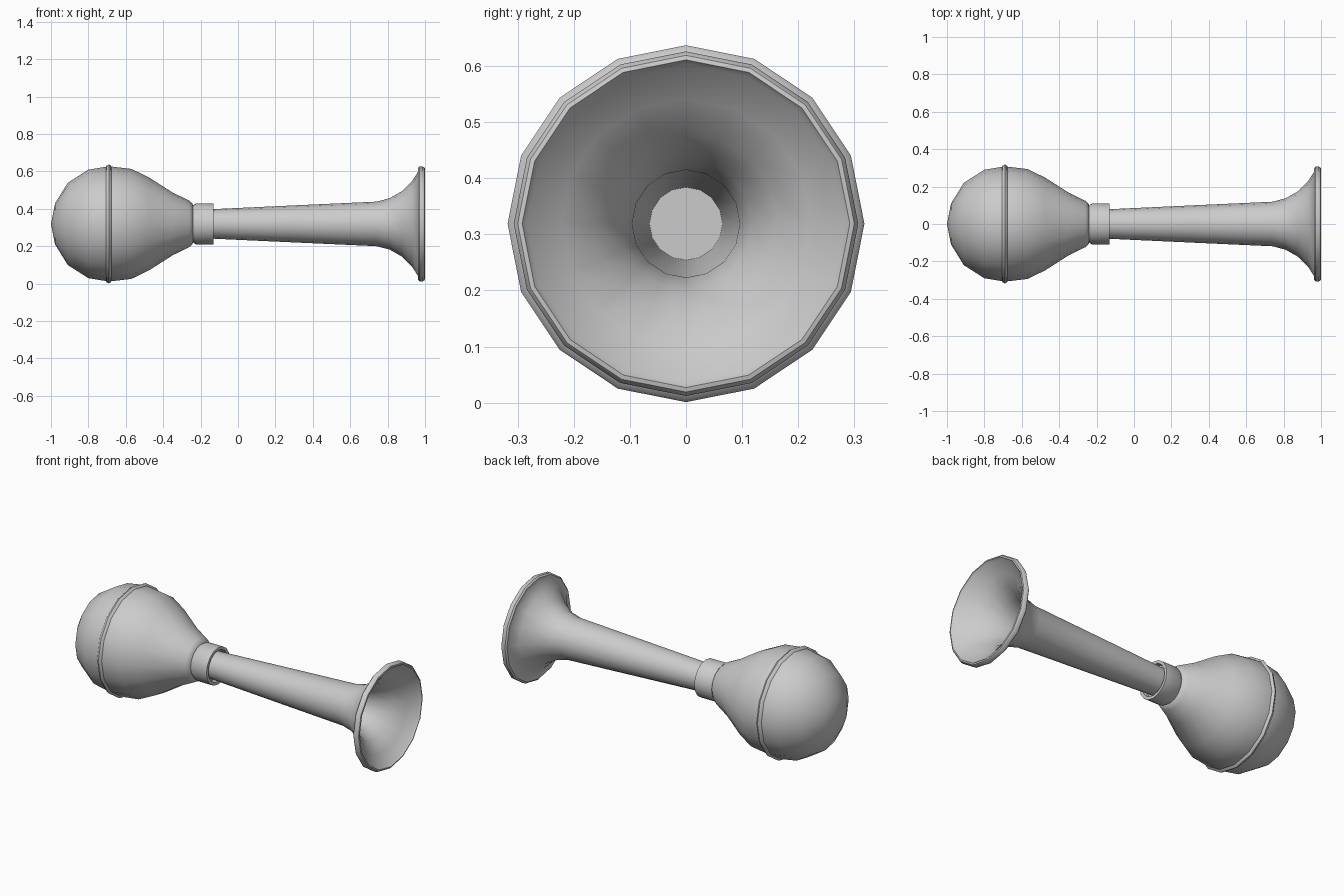
import bpy, bmesh, math

if "Cube" in bpy.data.objects:
    bpy.data.objects.remove(bpy.data.objects["Cube"])

SIDES = 16
AXIS_Z = 0.319


def lathe(name, profile, closed=False, angle=40):
    """Spin a profile of (x, radius) points around the horn's long axis."""
    bm = bmesh.new()
    rings = []
    for x, r in profile:
        if r == 0:
            rings.append([bm.verts.new((x, 0, AXIS_Z))] * SIDES)
        else:
            rings.append([bm.verts.new((x, r * math.cos(2 * math.pi * k / SIDES),
                                        AXIS_Z + r * math.sin(2 * math.pi * k / SIDES)))
                          for k in range(SIDES)])
    pairs = list(zip(rings, rings[1:]))
    if closed:
        pairs.append((rings[-1], rings[0]))
    for a, b in pairs:
        for k in range(SIDES):
            n = (k + 1) % SIDES
            quad = list(dict.fromkeys((a[k], a[n], b[n], b[k])))
            bm.faces.new(quad)
    bmesh.ops.recalc_face_normals(bm, faces=bm.faces)
    mesh = bpy.data.meshes.new(name)
    bm.to_mesh(mesh)
    bm.free()
    obj = bpy.data.objects.new(name, mesh)
    bpy.context.collection.objects.link(obj)
    bpy.ops.object.select_all(action='DESELECT')
    obj.select_set(True)
    bpy.context.view_layer.objects.active = obj
    bpy.ops.object.shade_smooth_by_angle(angle=math.radians(angle))
    return obj


# Rubber squeeze bulb
lathe("squeeze_bulb", [
    (-1.0, 0), (-0.978, 0.11), (-0.91, 0.22), (-0.80, 0.29), (-0.69, 0.308),
    (-0.57, 0.294), (-0.475, 0.248), (-0.35, 0.168), (-0.26, 0.124),
    (-0.243, 0.108), (-0.238, 0.085), (-0.238, 0)])

# Raised seam around the bulb
lathe("bulb_seam", [
    (-0.71, 0.30), (-0.702, 0.312), (-0.69, 0.318), (-0.68, 0.312), (-0.674, 0.30)],
    closed=True)

# Collar joining bulb and horn, with a shallow recess at the horn end
lathe("collar", [
    (-0.242, 0), (-0.242, 0.098), (-0.226, 0.109), (-0.13, 0.109),
    (-0.13, 0.092), (-0.155, 0.088), (-0.155, 0)])

# Horn: outer wall, rolled lip, inner wall and closed throat
lathe("horn", [
    (-0.155, 0.078), (0.30, 0.099), (0.74, 0.119), (0.81, 0.137),
    (0.875, 0.174), (0.93, 0.228), (0.962, 0.278),
    (0.962, 0.298), (0.970, 0.307), (0.988, 0.307), (0.998, 0.300),
    (1.0, 0.292), (0.988, 0.284),
    (0.945, 0.222), (0.89, 0.162), (0.82, 0.117), (0.745, 0.096),
    (-0.14, 0.065), (-0.14, 0)])
